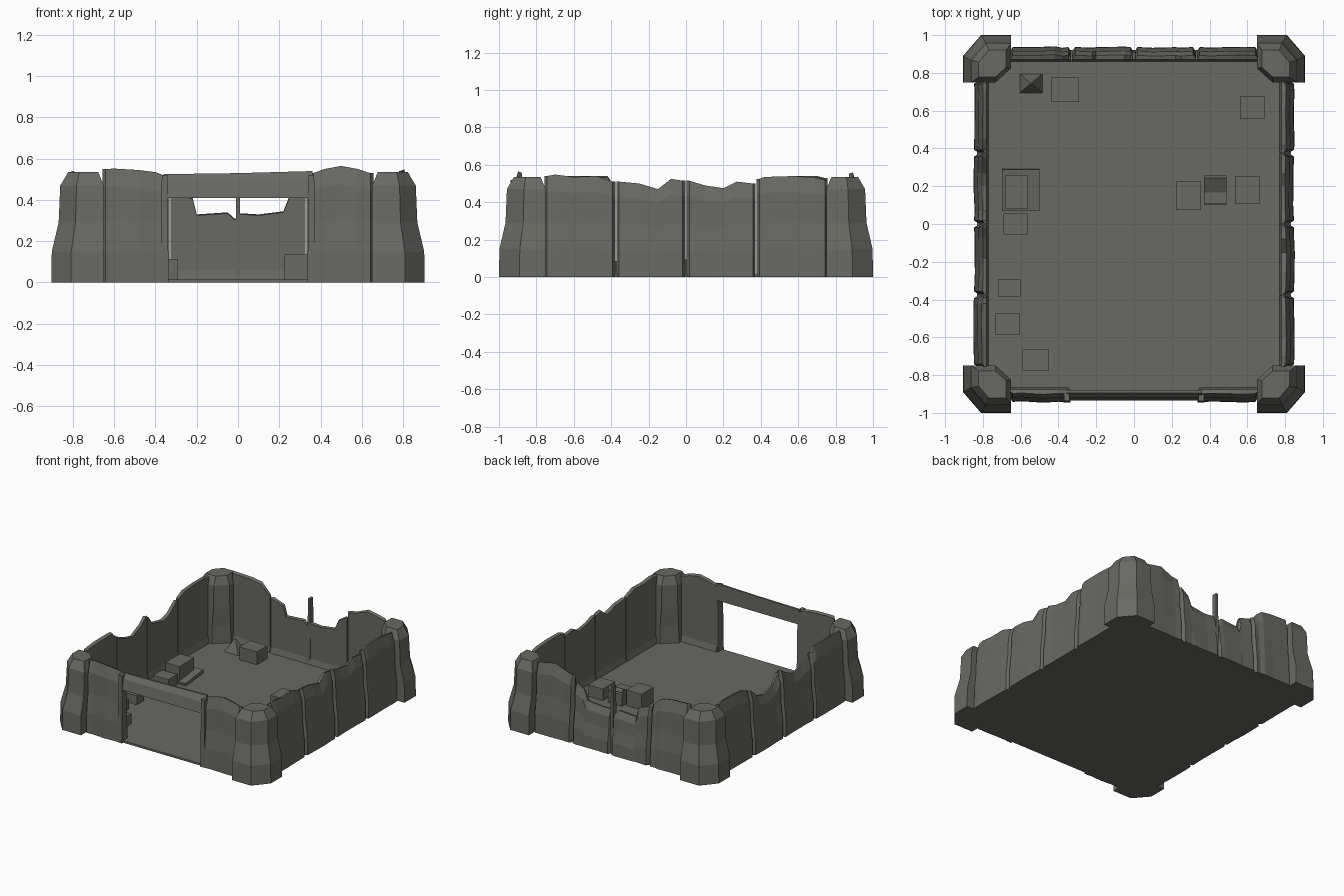
import bpy, bmesh, math, random
from mathutils import Matrix, Vector

random.seed(4)
stone = bpy.data.materials.new("weathered grey stone")
stone.diffuse_color = (0.14, 0.14, 0.127, 1)


def finish(name, bm):
    bmesh.ops.recalc_face_normals(bm, faces=bm.faces[:])
    me = bpy.data.meshes.new(name)
    bm.to_mesh(me)
    bm.free()
    me.materials.append(stone)
    ob = bpy.data.objects.new(name, me)
    bpy.context.collection.objects.link(ob)
    return ob


def loft(name, rings):
    """Skin a list of equal-length point rings and cap both ends."""
    bm = bmesh.new()
    rows = [[bm.verts.new(p) for p in r] for r in rings]
    n = len(rows[0])
    for a, b in zip(rows, rows[1:]):
        for i in range(n):
            j = (i + 1) % n
            bm.faces.new((a[i], a[j], b[j], b[i]))
    bm.faces.new(rows[0])
    bm.faces.new(rows[-1])
    return finish(name, bm)


def box(name, lo, hi, turn=0.0, tilt=0.0, taper=1.0):
    lo, hi = Vector(lo), Vector(hi)
    c, s = (lo + hi) / 2, hi - lo
    bm = bmesh.new()
    bmesh.ops.create_cube(bm, size=1)
    for v in bm.verts:
        if v.co.z > 0:
            v.co.x *= taper
            v.co.y *= taper
        v.co = Vector((v.co.x * s.x, v.co.y * s.y, v.co.z * s.z))
    m = Matrix.Translation(c) @ Matrix.Rotation(turn, 4, 'Z') @ Matrix.Rotation(tilt, 4, 'X')
    bmesh.ops.transform(bm, matrix=m, verts=bm.verts)
    return finish(name, bm)


# Floor slab
box("floor", (-0.83, -0.93, 0), (0.83, 0.92, 0.015))

# Corner towers: chamfered plan, flared foot, sloping shoulders
plan = [(0.65, 1.0), (0.81, 1.0), (0.905, 0.89), (0.905, 0.75), (0.75, 0.75), (0.65, 0.84)]
levels = [(0, 1, 0), (0.15, 0.99, 0), (0.29, 0.86, 0), (0.47, 0.83, 0), (0.535, 0.76, 0.03)]
for sx in (-1, 1):
    for sy in (-1, 1):
        rings = []
        for z, f, inset in levels:
            ring = []
            for x, y in plan:
                px, py = 0.65 + (x - 0.65) * f, 0.75 + (y - 0.75) * f
                k = inset / 0.12
                px += (0.76 - px) * k
                py += (0.86 - py) * k
                ring.append((sx * px, sy * py, z))
            rings.append(ring)
        loft("corner_tower", rings)

# Wall panels with ragged tops
PLACE = {
    "right": lambda u, d, z: (0.775 + d, u, z),
    "left": lambda u, d, z: (-0.775 - d, u, z),
    "front": lambda u, d, z: (u, -0.87 - d, z),
    "back": lambda u, d, z: (u, 0.865 + d, z),
}
# (height fraction, outward depth) of the outer face
SECTION = [(0, 0.072), (0.28, 0.07), (0.55, 0.055), (0.84, 0.05), (1, 0.028)]


def wall_panel(side, top):
    place = PLACE[side]
    (u0, z0), (u1, z1) = top[0], top[-1]
    # narrow recessed ends leave a groove between neighbours
    cols = [(u0 + 0.003, z0, 0.025), (u0 + 0.018, z0, 0)]
    cols += [(u, z, random.uniform(-0.005, 0.005)) for u, z in top[1:-1]]
    cols += [(u1 - 0.018, z1, 0), (u1 - 0.003, z1, 0.025)]
    rings = []
    for u, z, cut in cols:
        ring = [place(u, max(d - cut, 0.015), f * z) for f, d in SECTION]
        ring += [place(u, 0.006, z * 0.985), place(u, 0.006, 0.06), place(u, -0.008, 0)]
        rings.append(ring)
    loft(side + "_wall_panel", rings)


wall_panel("right", [(-0.76, 0.54), (-0.7, 0.548), (-0.6, 0.535), (-0.48, 0.54), (-0.375, 0.51)])
wall_panel("right", [(-0.375, 0.51), (-0.25, 0.5), (-0.15, 0.47), (-0.08, 0.525), (0, 0.515)])
wall_panel("right", [(0, 0.515), (0.1, 0.49), (0.2, 0.475), (0.27, 0.51), (0.375, 0.5)])
wall_panel("right", [(0.375, 0.525), (0.42, 0.535), (0.58, 0.54), (0.7, 0.53), (0.76, 0.52)])
wall_panel("left", [(-0.76, 0.53), (-0.62, 0.54), (-0.5, 0.54), (-0.42, 0.54), (-0.375, 0.5)])
wall_panel("left", [(-0.375, 0.48), (-0.26, 0.44), (-0.18, 0.42), (-0.07, 0.47), (0, 0.51)])
wall_panel("left", [(0, 0.5), (0.07, 0.43), (0.2, 0.4), (0.27, 0.42), (0.375, 0.49)])
wall_panel("left", [(0.375, 0.5), (0.45, 0.53), (0.58, 0.54), (0.7, 0.54), (0.76, 0.53)])
wall_panel("front", [(-0.66, 0.55), (-0.6, 0.552), (-0.48, 0.545), (-0.4, 0.535), (-0.345, 0.52)])
wall_panel("front", [(0.345, 0.53), (0.42, 0.55), (0.5, 0.565), (0.58, 0.55), (0.66, 0.53)])
wall_panel("back", [(-0.66, 0.55), (-0.5, 0.545), (-0.42, 0.53), (-0.38, 0.5), (-0.33, 0.46)])
wall_panel("back", [(-0.33, 0.44), (-0.22, 0.41), (-0.2, 0.33), (-0.05, 0.34), (0, 0.31)])
wall_panel("back", [(0, 0.335), (0.1, 0.33), (0.22, 0.345), (0.25, 0.42), (0.33, 0.46)])
wall_panel("back", [(0.33, 0.51), (0.4, 0.52), (0.5, 0.56), (0.58, 0.545), (0.66, 0.53)])

# Broken upright left standing in the gap of the back wall
box("back_wall_post", (-0.012, 0.865, 0), (0.012, 0.915, 0.52), taper=0.75)

# Gateway: lintel and jambs in the front wall
loft("gate_lintel", [
    [(x, -0.935, 0.41), (x, -0.92, 0.49), (x, -0.895, t), (x, -0.88, t), (x, -0.88, 0.41)]
    for x, t in ((-0.36, 0.525), (0.0, 0.53), (0.36, 0.54))])
for s in (-1, 1):
    box("gate_jamb", (s * 0.355 - 0.018, -0.945, 0), (s * 0.355 + 0.018, -0.875, 0.52), taper=0.8)

# Rubble blocks on the floor: x, y, width, depth, height
blocks = [
    (-0.365, 0.71, 0.15, 0.13, 0.1), (0.625, 0.615, 0.13, 0.12, 0.1),
    (0.29, 0.15, 0.13, 0.15, 0.12), (0.43, 0.18, 0.12, 0.15, 0.09),
    (0.6, 0.18, 0.13, 0.15, 0.09), (-0.62, 0.17, 0.12, 0.18, 0.13),
    (-0.625, 0.0, 0.13, 0.11, 0.08), (-0.66, -0.34, 0.12, 0.09, 0.07),
    (-0.67, -0.53, 0.13, 0.11, 0.08), (-0.52, -0.72, 0.14, 0.11, 0.08),
]
for x, y, w, d, h in blocks:
    box("rubble_block", (x - w / 2, y - d / 2, 0.005), (x + w / 2, y + d / 2, h + 0.015))

# Tilted fragments: a pointed stone and slabs leaning by the blocks
box("pointed_stone", (-0.61, 0.69, 0.005), (-0.48, 0.8, 0.11), taper=0.08)
box("leaning_slab", (-0.7, 0.07, 0.02), (-0.5, 0.29, 0.045), tilt=0.12)
box("leaning_slab", (0.37, 0.1, 0.08), (0.49, 0.26, 0.11), tilt=0.5)
